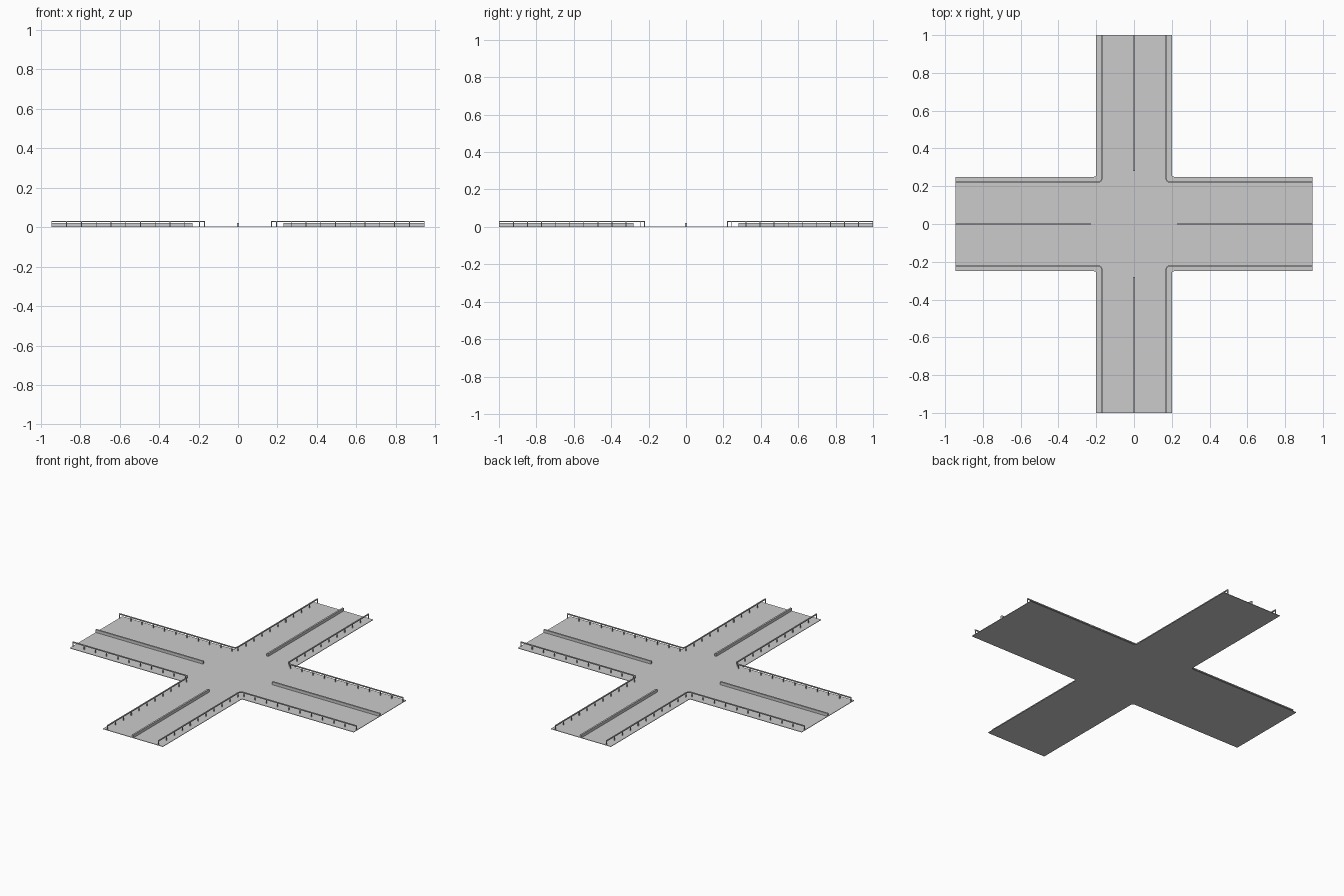
import bpy, bmesh, math
from mathutils import Vector

if "Cube" in bpy.data.objects:
    bpy.data.objects.remove(bpy.data.objects["Cube"])

X_END, Y_END = 0.945, 1.0
DECK = 0.003


def finish(name, bm, mirror=(False, False)):
    bmesh.ops.recalc_face_normals(bm, faces=bm.faces)
    mesh = bpy.data.meshes.new(name)
    bm.to_mesh(mesh)
    bm.free()
    ob = bpy.data.objects.new(name, mesh)
    bpy.context.collection.objects.link(ob)
    if any(mirror):
        mod = ob.modifiers.new("mirror", 'MIRROR')
        mod.use_axis = (mirror[0], mirror[1], False)
        mod.use_mirror_merge = False
    return ob


def corner_path(x, y, r, steps=6):
    """Quarter path: down the y arm, round the inner corner, out along the x arm."""
    pts = [Vector((x, Y_END))]
    for i in range(steps + 1):
        a = math.pi + i * math.pi / 2 / steps
        pts.append(Vector((x + r + r * math.cos(a), y + r + r * math.sin(a))))
    pts.append(Vector((X_END, y)))
    return pts


def add_box(bm, x0, x1, y0, y1, z0, z1):
    vs = bmesh.ops.create_cube(bm, size=1)["verts"]
    for v in vs:
        v.co = Vector((x1 if v.co.x > 0 else x0, y1 if v.co.y > 0 else y0,
                       z1 if v.co.z > 0 else z0))


# crossroad deck: one rounded-corner outline extruded
bm = bmesh.new()
quarter = corner_path(0.2, 0.25, 0.012)
outline = []
for sx, sy in ((1, 1), (1, -1), (-1, -1), (-1, 1)):
    pts = [(p.x * sx, p.y * sy) for p in quarter]
    outline += pts if sx * sy > 0 else pts[::-1]
face = bm.faces.new([bm.verts.new((x, y, 0)) for x, y in outline])
top = bmesh.ops.extrude_face_region(bm, geom=[face], use_keep_orig=True)["geom"]
for v in top:
    if isinstance(v, bmesh.types.BMVert):
        v.co.z = DECK
finish("road_deck", bm)

# guard rail beam: square section swept round each corner
W, Z0, Z1 = 0.003, 0.025, 0.031
path_in = corner_path(0.17 - W, 0.222 - W, 0.02 + W)
path_out = corner_path(0.17 + W, 0.222 + W, 0.02 - W)
bm = bmesh.new()
rings = [[bm.verts.new((p.x, p.y, z)) for p, z in ((a, Z0), (b, Z0), (b, Z1), (a, Z1))]
         for a, b in zip(path_in, path_out)]
for r0, r1 in zip(rings, rings[1:]):
    for i in range(4):
        j = (i + 1) % 4
        bm.faces.new((r0[i], r0[j], r1[j], r1[i]))
bm.faces.new(rings[0])
bm.faces.new(rings[-1])
finish("guard_rail", bm, (True, True))

# guard rail posts, evenly spaced along both arms
bm = bmesh.new()
H = 0.002
N = 10
posts = [(0.17, 0.245 + i * (Y_END - H - 0.245) / N) for i in range(N + 1)]
posts += [(0.195 + i * (X_END - H - 0.195) / N, 0.222) for i in range(N + 1)]
for x, y in posts:
    add_box(bm, x - H, x + H, y - H, y + H, DECK, Z0)
finish("guard_rail_posts", bm, (True, True))

# median barriers down the centre of each arm
M, TOP = 0.005, 0.02
bm = bmesh.new()
add_box(bm, 0.23, X_END, -M, M, DECK, TOP)
finish("median_barrier_x", bm, (True, False))
bm = bmesh.new()
add_box(bm, -M, M, 0.28, Y_END, DECK, TOP)
finish("median_barrier_y", bm, (False, True))
